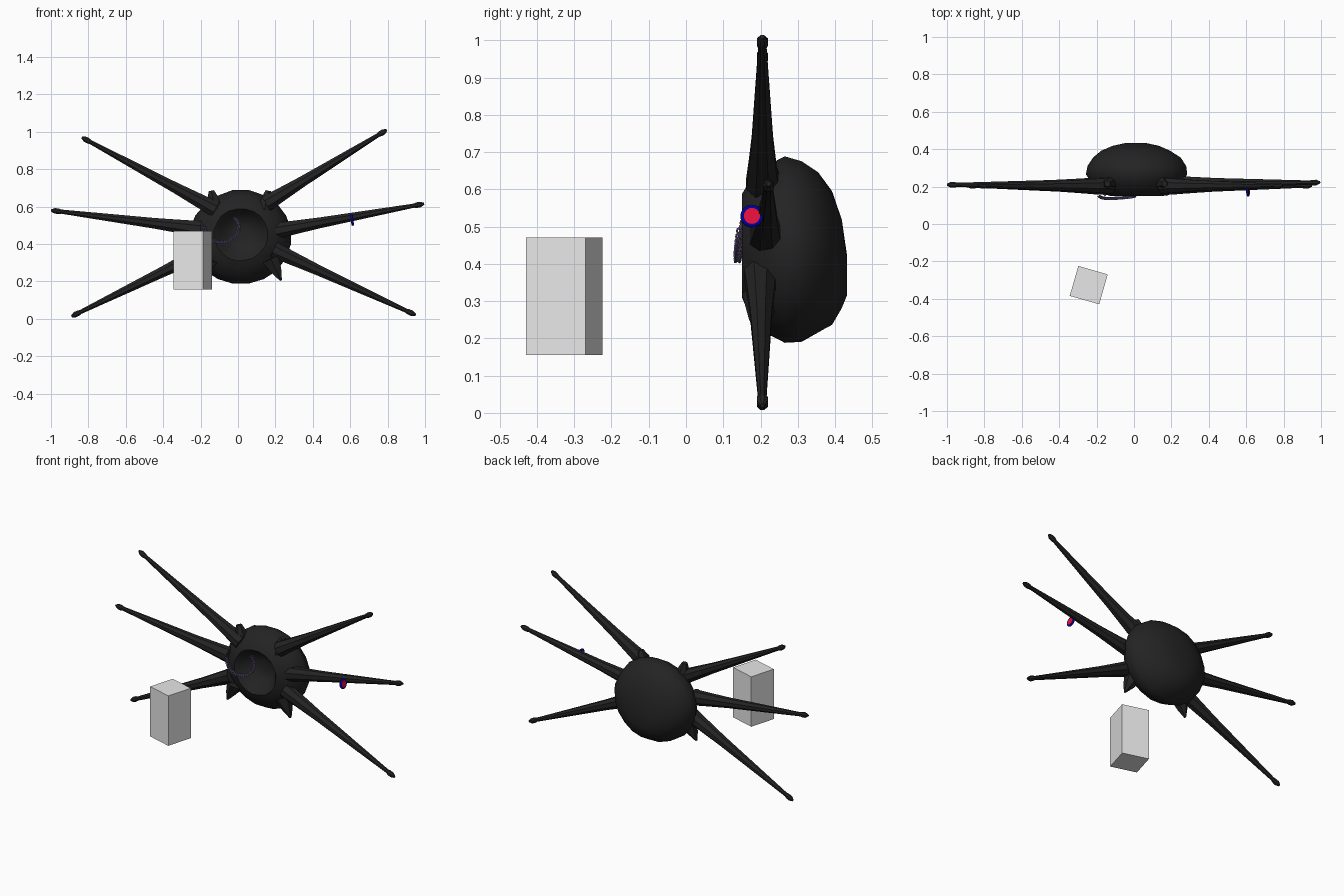
import bpy, bmesh, math, random
from mathutils import Vector, Matrix
from mathutils.geometry import interpolate_bezier

random.seed(3)
if "Cube" in bpy.data.objects:
    bpy.data.objects.remove(bpy.data.objects["Cube"])


def material(name, r, g, b):
    m = bpy.data.materials.new(name)
    m.use_nodes = True
    m.diffuse_color = (r, g, b, 1)
    m.node_tree.nodes["Principled BSDF"].inputs["Base Color"].default_value = (r, g, b, 1)
    return m


BLACK = material("charcoal_black", 0.017, 0.017, 0.017)
GREY = material("light_grey", 0.8, 0.8, 0.8)
RED = material("bright_red", 0.8, 0.005, 0.05)
BLUE = material("deep_blue", 0.0, 0.0, 0.32)
PURPLE = material("dusty_purple", 0.17, 0.12, 0.26)


def finish(bm, name, mat, smooth=None):
    bmesh.ops.recalc_face_normals(bm, faces=bm.faces)
    mesh = bpy.data.meshes.new(name)
    bm.to_mesh(mesh)
    bm.free()
    obj = bpy.data.objects.new(name, mesh)
    bpy.context.collection.objects.link(obj)
    mesh.materials.append(mat)
    if smooth:
        bpy.ops.object.select_all(action="DESELECT")
        obj.select_set(True)
        bpy.context.view_layer.objects.active = obj
        bpy.ops.object.shade_smooth_by_angle(angle=math.radians(smooth))
    return obj


def loft(name, rings, sides, mat, jitter=0.0, smooth=40):
    """Skin elliptical rings, each given as centre, half-axis u, half-axis v."""
    bm = bmesh.new()
    loops = []
    for centre, u, v in rings:
        loop = []
        for i in range(sides):
            a = math.tau * (i + 0.5) / sides
            k = 1 + random.uniform(-jitter, jitter)
            loop.append(bm.verts.new(centre + k * (u * math.cos(a) + v * math.sin(a))))
        loops.append(loop)
    for p, q in zip(loops, loops[1:]):
        for i in range(sides):
            j = (i + 1) % sides
            bm.faces.new((p[i], p[j], q[j], q[i]))
    bm.faces.new(loops[0])
    bm.faces.new(loops[-1])
    return finish(bm, name, mat, smooth)


def taper(name, root, tip, profile, sides=8, depth=1.0):
    """Tapered limb in the xz plane; profile holds (fraction, radius)."""
    root, tip = Vector(root), Vector(tip)
    across = (tip - root).cross(Vector((0, 1, 0))).normalized()
    rings = [(root.lerp(tip, t), across * r, Vector((0, r * depth, 0))) for t, r in profile]
    return loft(name, rings, sides, BLACK)


# Domed body with a sunken front: y, centre x, centre z, half width, half height
shell = [
    (0.235, 0.02, 0.46, 0.03, 0.03), (0.225, 0.02, 0.46, 0.08, 0.08),
    (0.17, 0.02, 0.455, 0.12, 0.12), (0.15, 0.015, 0.45, 0.145, 0.14),
    (0.165, 0.015, 0.445, 0.18, 0.17), (0.205, 0.015, 0.437, 0.235, 0.22),
    (0.265, 0.015, 0.437, 0.272, 0.253), (0.31, 0.015, 0.435, 0.265, 0.245),
    (0.355, 0.015, 0.43, 0.235, 0.218), (0.392, 0.01, 0.415, 0.185, 0.18),
    (0.418, 0.01, 0.4, 0.125, 0.12), (0.432, 0.01, 0.37, 0.06, 0.055),
]
loft("body", [(Vector((cx, y, cz)), Vector((w, 0, 0)), Vector((0, 0, h)))
              for y, cx, cz, w, h in shell], 20, BLACK, jitter=0.015, smooth=50)

# Six long arms with small knobbed tips
arm_profile = [(0, 0.047), (0.12, 0.04), (0.3, 0.031), (0.6, 0.022), (0.93, 0.012),
               (0.95, 0.016), (0.975, 0.016), (1, 0.006)]
arms = {
    "upper_left_arm": ((0.15, 0.205, 0.615), (0.795, 0.205, 1.01)),
    "upper_right_arm": ((-0.12, 0.205, 0.585), (-0.835, 0.205, 0.97)),
    "middle_left_arm": ((0.2, 0.215, 0.47), (0.995, 0.222, 0.615)),
    "middle_right_arm": ((-0.2, 0.205, 0.48), (-1.0, 0.21, 0.58)),
    "lower_left_arm": ((0.19, 0.2, 0.37), (0.95, 0.205, 0.02)),
    "lower_right_arm": ((-0.18, 0.2, 0.36), (-0.89, 0.205, 0.013)),
}
for name, (root, tip) in arms.items():
    taper(name, root, tip, arm_profile)

# Pointed lower spikes and blunt upper lugs
for side, s in (("left", 1), ("right", -1)):
    taper(side + "_lower_spike", (0.01 + 0.165 * s, 0.205, 0.32), (0.01 + 0.22 * s, 0.195, 0.205),
          [(0, 0.055), (0.6, 0.03), (1, 0.006)], 6)
    taper(side + "_upper_lug", (0.01 + 0.13 * s, 0.22, 0.58), (0.01 + 0.153 * s, 0.215, 0.685),
          [(0, 0.045), (0.7, 0.03), (1, 0.017)], 6)

# Free-standing block
bm = bmesh.new()
bmesh.ops.create_cube(bm, size=1, matrix=Matrix.Translation((-0.242, -0.327, 0.313))
                      @ Matrix.Rotation(math.radians(-16), 4, "Z")
                      @ Matrix.Diagonal((0.164, 0.166, 0.315, 1)))
finish(bm, "block", GREY)


def add_torus(bm, matrix, major, minor, n, m):
    grid = []
    for i in range(n):
        a = math.tau * i / n
        row = []
        for j in range(m):
            b = math.tau * j / m
            r = major + minor * math.cos(b)
            row.append(bm.verts.new(matrix @ Vector((r * math.cos(a), r * math.sin(a),
                                                     minor * math.sin(b)))))
        grid.append(row)
    for i in range(n):
        for j in range(m):
            i2, j2 = (i + 1) % n, (j + 1) % m
            bm.faces.new((grid[i][j], grid[i2][j], grid[i2][j2], grid[i][j2]))


# Round badge on the middle left arm: red disc in a blue rim
facing = Matrix.Translation((0.61, 0.177, 0.528)) @ Matrix.Rotation(math.radians(82), 4, "Y")
bm = bmesh.new()
bmesh.ops.create_cone(bm, cap_ends=True, segments=24, radius1=0.024, radius2=0.024,
                      depth=0.012, matrix=facing)
finish(bm, "badge_disc", RED, 40)
bm = bmesh.new()
add_torus(bm, facing, 0.024, 0.007, 24, 8)
finish(bm, "badge_rim", BLUE, 60)

# Chain draped across the front of the body
path = interpolate_bezier((-0.185, 0.148, 0.5), (-0.17, 0.135, 0.44),
                          (-0.14, 0.135, 0.41), (-0.09, 0.138, 0.41), 22)
path += interpolate_bezier((-0.09, 0.138, 0.41), (-0.02, 0.142, 0.41),
                           (0.04, 0.15, 0.49), (-0.02, 0.16, 0.54), 30)[1:]
bm = bmesh.new()
for i, (p, q) in enumerate(zip(path, path[1:])):
    turn = (q - p).to_track_quat("X", "Z").to_matrix().to_4x4()
    add_torus(bm, Matrix.Translation((p + q) / 2) @ turn
              @ Matrix.Rotation(math.radians(45 + 90 * (i % 2)), 4, "X"), 0.009, 0.0028, 10, 5)
finish(bm, "chain", PURPLE, 60)
